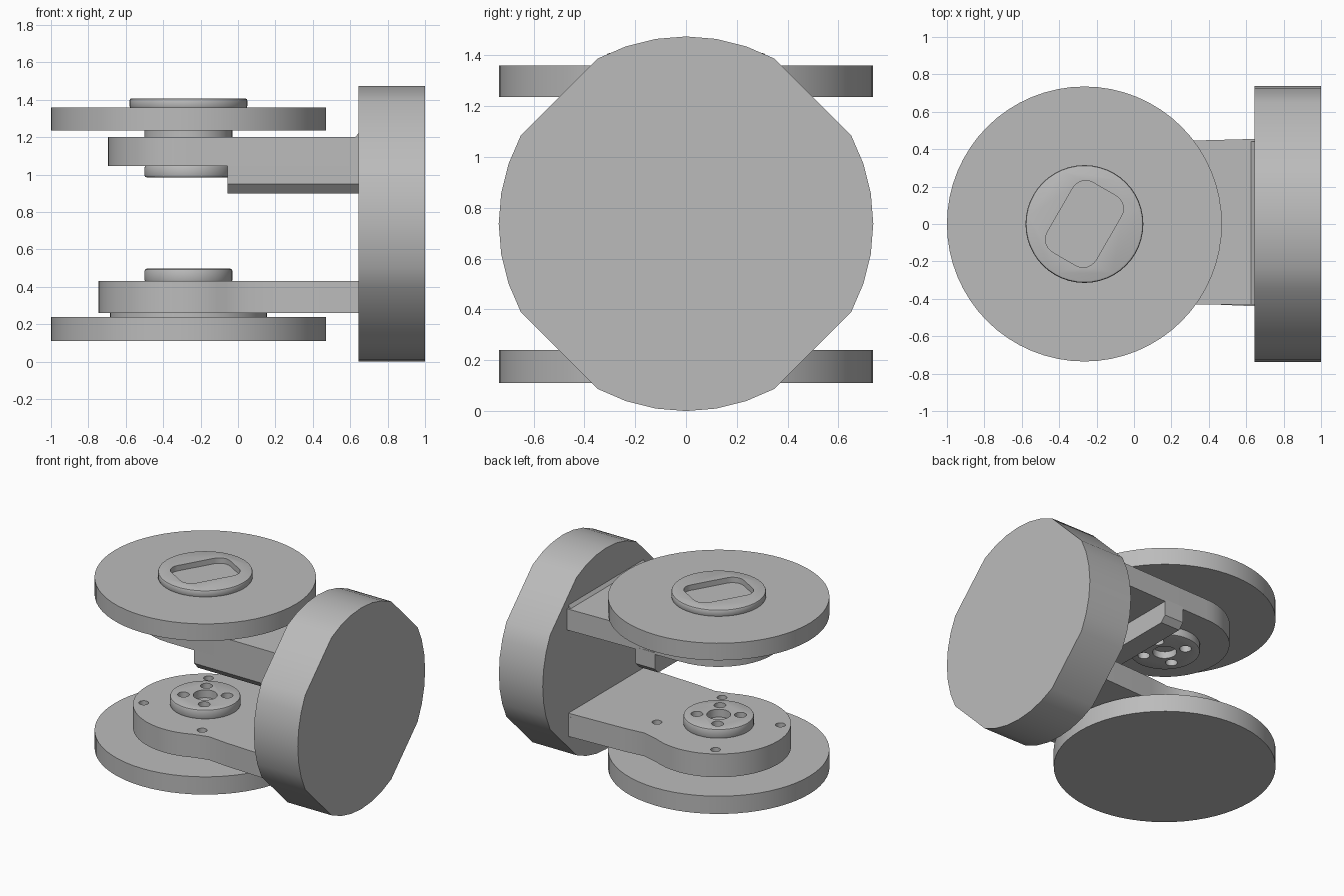
import bpy, bmesh
from math import radians, sin, cos
from mathutils import Vector

cube = bpy.data.objects.get("Cube")
if cube:
    bpy.data.objects.remove(cube, do_unlink=True)

grey = bpy.data.materials.new("plain grey")
grey.use_nodes = True
COLOUR = (0.5, 0.5, 0.5, 1)
grey.diffuse_color = COLOUR
grey.node_tree.nodes["Principled BSDF"].inputs["Base Color"].default_value = COLOUR

AXLE = -0.265   # x of the wheel axis
TURN = 32       # rotation of the hole patterns


def arc(r, start, end, steps, cx=0.0, cy=0.0):
    angles = [radians(start + (end - start) * i / steps) for i in range(steps + 1)]
    return [(cx + r * cos(a), cy + r * sin(a)) for a in angles]


def circle(r, steps=48, cx=AXLE, cy=0.0):
    return arc(r, 0, 360, steps, cx, cy)[:-1]


def add_prism(bm, pts, lo, hi, along_x=False):
    def place(p, h):
        return (h, p[0], p[1]) if along_x else (p[0], p[1], h)
    bottom = [bm.verts.new(place(p, lo)) for p in pts]
    top = [bm.verts.new(place(p, hi)) for p in pts]
    bm.faces.new(bottom[::-1])
    bm.faces.new(top)
    for i in range(len(pts)):
        j = (i + 1) % len(pts)
        bm.faces.new((bottom[i], bottom[j], top[j], top[i]))


def make(name, prisms, along_x=False):
    bm = bmesh.new()
    for pts, lo, hi in prisms:
        add_prism(bm, pts, lo, hi, along_x)
    bmesh.ops.recalc_face_normals(bm, faces=bm.faces)
    mesh = bpy.data.meshes.new(name)
    bm.to_mesh(mesh)
    bm.free()
    mesh.materials.append(grey)
    ob = bpy.data.objects.new(name, mesh)
    bpy.context.collection.objects.link(ob)
    return ob


def finish(ob, bevel=0.0, cuts=None):
    bpy.ops.object.select_all(action="DESELECT")
    bpy.context.view_layer.objects.active = ob
    ob.select_set(True)
    if bevel:
        mod = ob.modifiers.new("rim", "BEVEL")
        mod.width, mod.segments = bevel, 2
        mod.limit_method, mod.angle_limit = "ANGLE", radians(50)
        bpy.ops.object.modifier_apply(modifier="rim")
    if cuts:
        cutter = make("cutter", cuts)
        cutter.hide_render = True
        mod = ob.modifiers.new("holes", "BOOLEAN")
        mod.operation, mod.solver, mod.object = "DIFFERENCE", "EXACT", cutter
        bpy.ops.object.modifier_apply(modifier="holes")
        bpy.data.objects.remove(cutter, do_unlink=True)
    bpy.ops.object.shade_smooth_by_angle(angle=radians(28))
    return ob


def ring_of_holes(r, hole, lo, hi):
    spots = [radians(TURN + 90 * k) for k in range(4)]
    return [(circle(hole, 16, AXLE + r * cos(a), r * sin(a)), lo, hi) for a in spots]


def hub_holes(lo, hi):
    return [(circle(0.08, 24), lo, hi)] + ring_of_holes(0.145, 0.04, lo, hi)


# Upright drum: round with four diagonal flats
drum = []
for quarter in range(4):
    drum += arc(0.737, quarter * 90 - 28, quarter * 90 + 28, 6, 0, 0.737)
finish(make("upright_drum", [(drum, 0.645, 1.0)], along_x=True))

# Two horizontal wheels
finish(make("upper_wheel", [(circle(0.735, 64), 1.235, 1.36)]))
finish(make("lower_wheel", [(circle(0.735, 64), 0.11, 0.24)]))

# Top cap with a slanted rounded pocket
pocket = []
tilt = radians(60)
for k, (sx, sy) in enumerate(((1, 1), (-1, 1), (-1, -1), (1, -1))):
    for u, v in arc(0.08, 90 * k, 90 * k + 90, 6, sx * 0.135, sy * 0.07):
        pocket.append((AXLE + u * cos(tilt) - v * sin(tilt),
                       u * sin(tilt) + v * cos(tilt)))
finish(make("top_cap", [(circle(0.315), 1.355, 1.408)]), 0.012,
       [(pocket, 1.368, 1.5)])

# Upper arm slab and its collar
upper = arc(0.43, 90, 270, 24, AXLE) + [(0.65, -0.43), (0.65, 0.455)]
finish(make("upper_arm", [(upper, 1.045, 1.2)]))
finish(make("upper_collar", [(circle(0.235), 1.19, 1.24)]))

# Stiffening rail and cross wall under the upper arm
rail = [(-0.43, 1.06), (-0.43, 0.95), (-0.385, 0.9), (-0.27, 0.9), (-0.27, 1.06)]
finish(make("upper_arm_rail", [(rail, -0.055, 0.65)], along_x=True))
wall = [(-0.28, 1.06), (-0.28, 0.9), (0.4, 0.9), (0.44, 0.94), (0.44, 1.06)]
finish(make("upper_arm_wall", [(wall, -0.055, 0.1)], along_x=True))

# Lower arm: round end, slight neck, straight shank
neck = [(0.05, 0.405), (0.2, 0.42), (0.65, 0.44)]
lower = arc(0.48, 65, 295, 36, AXLE)
lower += [(x, -y) for x, y in neck] + neck[::-1]
finish(make("lower_arm", [(lower, 0.26, 0.43)]), 0,
       ring_of_holes(0.41, 0.033, 0.38, 0.5))
finish(make("lower_arm_pad", [(circle(0.42), 0.235, 0.265)]))

# Drilled hubs
finish(make("upper_hub", [(circle(0.235), 0.985, 1.05)]), 0.012,
       hub_holes(0.9, 1.035))
finish(make("lower_hub", [(circle(0.235), 0.425, 0.497)]), 0.012,
       hub_holes(0.44, 0.6))

# Small flares where the arms meet the drum
for name, lo, hi in (("upper_flare", 1.2, 1.222), ("lower_flare", 0.405, 0.43)):
    strip = [(0.622, -0.43), (0.65, -0.43), (0.65, 0.44), (0.622, 0.44)]
    flare = make(name, [(strip, lo - 0.005, hi)])
    for v in flare.data.vertices:
        if v.co.x < 0.63 and v.co.z > lo:
            v.co.x = 0.645
    finish(flare)
